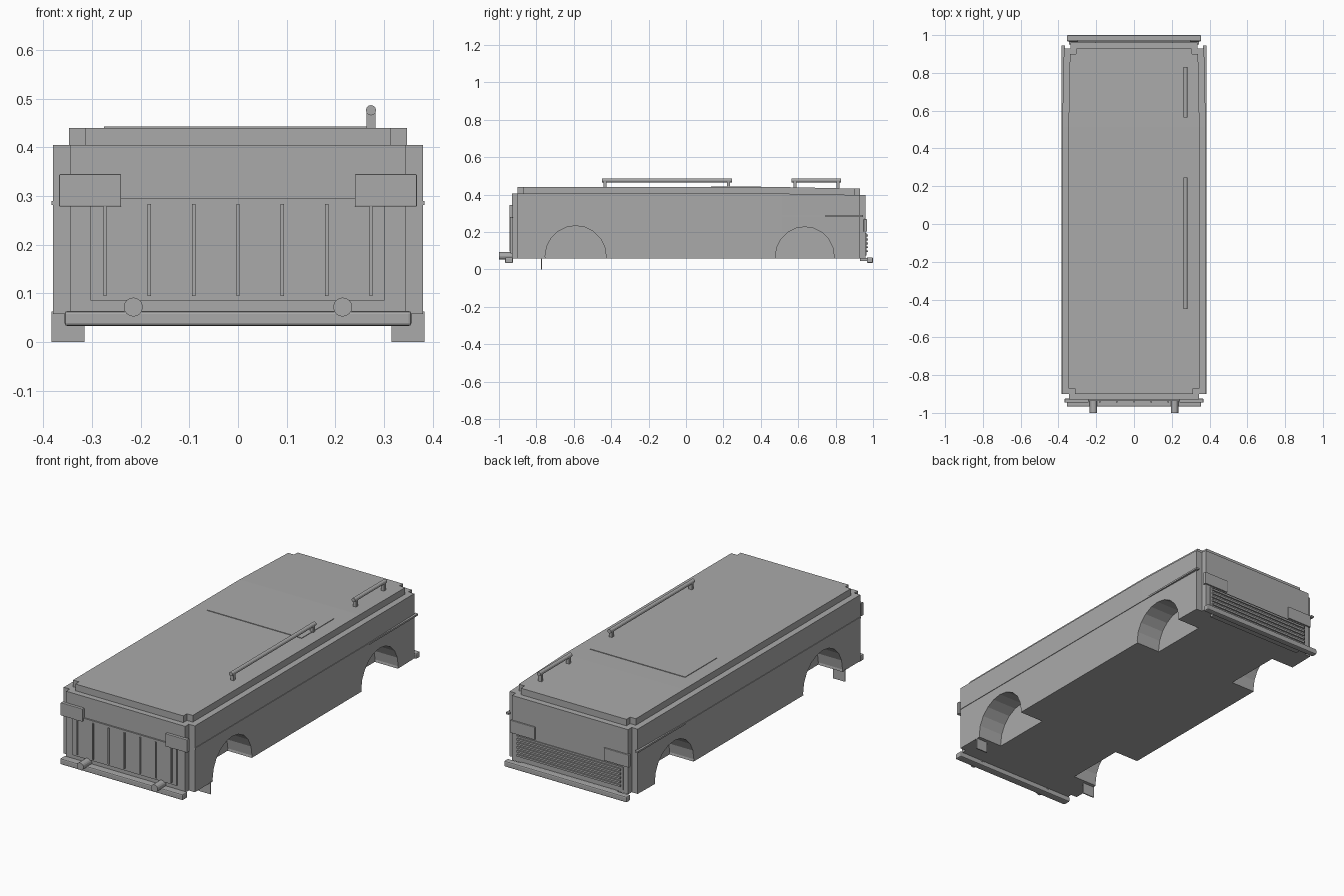
import bpy, bmesh, math
from mathutils import Vector, Matrix

if "Cube" in bpy.data.objects:
    bpy.data.objects.remove(bpy.data.objects["Cube"])

grey = bpy.data.materials.new("plain grey")
grey.diffuse_color = (0.4, 0.4, 0.4, 1)
grey.use_nodes = True
grey.node_tree.nodes["Principled BSDF"].inputs["Base Color"].default_value = grey.diffuse_color


def finish(name, bm):
    bmesh.ops.recalc_face_normals(bm, faces=bm.faces)
    me = bpy.data.meshes.new(name)
    bm.to_mesh(me)
    bm.free()
    me.materials.append(grey)
    ob = bpy.data.objects.new(name, me)
    bpy.context.collection.objects.link(ob)
    return ob


def box(name, x, y, z, bevel=0):
    """Box from (min, max) ranges, with optional edge bevel."""
    bm = bmesh.new()
    bmesh.ops.create_cube(bm, size=1)
    for v in bm.verts:
        v.co = Vector([(a + b) / 2 + c * (b - a) for c, (a, b) in zip(v.co, (x, y, z))])
    if bevel:
        bmesh.ops.bevel(bm, geom=bm.edges[:], offset=bevel, segments=2,
                        profile=0.5, affect='EDGES')
    return finish(name, bm)


def tube(name, centre, radius, length, axis, sides=12):
    bm = bmesh.new()
    bmesh.ops.create_cone(bm, cap_ends=True, segments=sides, radius1=radius,
                          radius2=radius, depth=length)
    rot = Matrix.Rotation(math.pi / 2, 4, 'X' if axis == 'y' else 'Y')
    bmesh.ops.transform(bm, matrix=Matrix.Translation(centre) @ rot, verts=bm.verts)
    return finish(name, bm)


def notched_slab(name, half, y0, y1, z0, z1, nx, ny, drop):
    """Slab with stepped corners; its rear part tapers inward and downward."""
    xi = half - nx
    outline = [(-xi, y0), (xi, y0), (xi, y0 + ny), (half, y0 + ny),
               (half, y1 - ny), (xi, y1 - ny), (xi, y1), (-xi, y1),
               (-xi, y1 - ny), (-half, y1 - ny), (-half, y0 + ny), (-xi, y0 + ny)]
    bm = bmesh.new()
    face = bm.faces.new([bm.verts.new((x, y, z0)) for x, y in outline])
    ext = bmesh.ops.extrude_face_region(bm, geom=[face])
    for v in ext['geom']:
        if isinstance(v, bmesh.types.BMVert):
            v.co.z = z1
    bmesh.ops.bisect_plane(bm, geom=bm.verts[:] + bm.edges[:] + bm.faces[:],
                           plane_co=(0, 0.51, 0), plane_no=(0, 1, 0))
    for v in bm.verts:
        t = max(0, (v.co.y - 0.51) / 0.44)
        v.co.x *= 1 - 0.025 * t
        if v.co.z > 0.3:
            v.co.z -= drop * t
    return finish(name, bm)


# Main body and raised roof
body = notched_slab("body", 0.38, -0.93, 0.96, 0.058, 0.405, 0.035, 0.03, 0.008)
notched_slab("roof", 0.347, -0.90, 0.93, 0.395, 0.44, 0.034, 0.03, 0.009)

# Wheel arches cut into both sides
for y, r in ((-0.59, 0.163), (0.635, 0.157)):
    for s in (-1, 1):
        cutter = tube("arch_cutter", (s * 0.38, y, 0.07), r, 0.28, 'x', 20)
        mod = body.modifiers.new("arch", 'BOOLEAN')
        mod.operation = 'DIFFERENCE'
        mod.solver = 'EXACT'
        mod.object = cutter
        bpy.context.view_layer.objects.active = body
        bpy.ops.object.modifier_apply(modifier=mod.name)
        bpy.data.objects.remove(cutter)

# Roof hatch
box("roof_hatch", (-0.275, 0.275), (0.135, 0.40), (0.435, 0.443))

# Roof handrails on posts
for name, y0, y1 in (("long_handrail", -0.45, 0.245), ("short_handrail", 0.565, 0.83)):
    tube(name, (0.273, (y0 + y1) / 2, 0.476), 0.0105, y1 - y0, 'y')
    for y in (y0 + 0.017, y1 - 0.017):
        box(name + "_post", (0.264, 0.282), (y - 0.008, y + 0.008), (0.425, 0.472))

# Side trim rails and mud flaps
for s in (-1, 1):
    box("side_rail", sorted((s * 0.366, s * 0.383)), (-0.90, 0.945), (0.281, 0.290))
    box("mud_flap", sorted((s * 0.315, s * 0.383)), (-0.775, -0.769), (0, 0.063))

# Front panel with vertical ribs
box("front_panel", (-0.303, 0.301), (-0.938, -0.92), (0.085, 0.295))
for i in range(-3, 4):
    x = i * 0.091
    box("front_rib", (x - 0.0035, x + 0.0035), (-0.944, -0.93), (0.095, 0.284))

# Corner lamp boxes, bumper and buffers on the front
for s in (-1, 1):
    box("front_lamp", sorted((s * 0.24, s * 0.367)), (-0.945, -0.925), (0.278, 0.345), 0.002)
    tube("buffer", (s * 0.215, -0.962, 0.072), 0.0195, 0.076, 'y', 16)
box("front_bumper", (-0.356, 0.356), (-0.967, -0.925), (0.033, 0.064), 0.006)

# Rear bumper, lamps and slatted grille
box("rear_bumper", (-0.356, 0.356), (0.967, 1.0), (0.034, 0.064), 0.006)
box("rear_bumper_mount", (-0.28, 0.28), (0.93, 0.975), (0.045, 0.062))
for s in (-1, 1):
    box("rear_lamp", sorted((s * 0.20, s * 0.345)), (0.95, 0.967), (0.202, 0.268), 0.002)
box("rear_grille", (-0.31, 0.31), (0.95, 0.965), (0.075, 0.195))
for i in range(5):
    z = 0.092 + i * 0.021
    box("grille_slat", (-0.30, 0.30), (0.96, 0.973), (z, z + 0.010))
